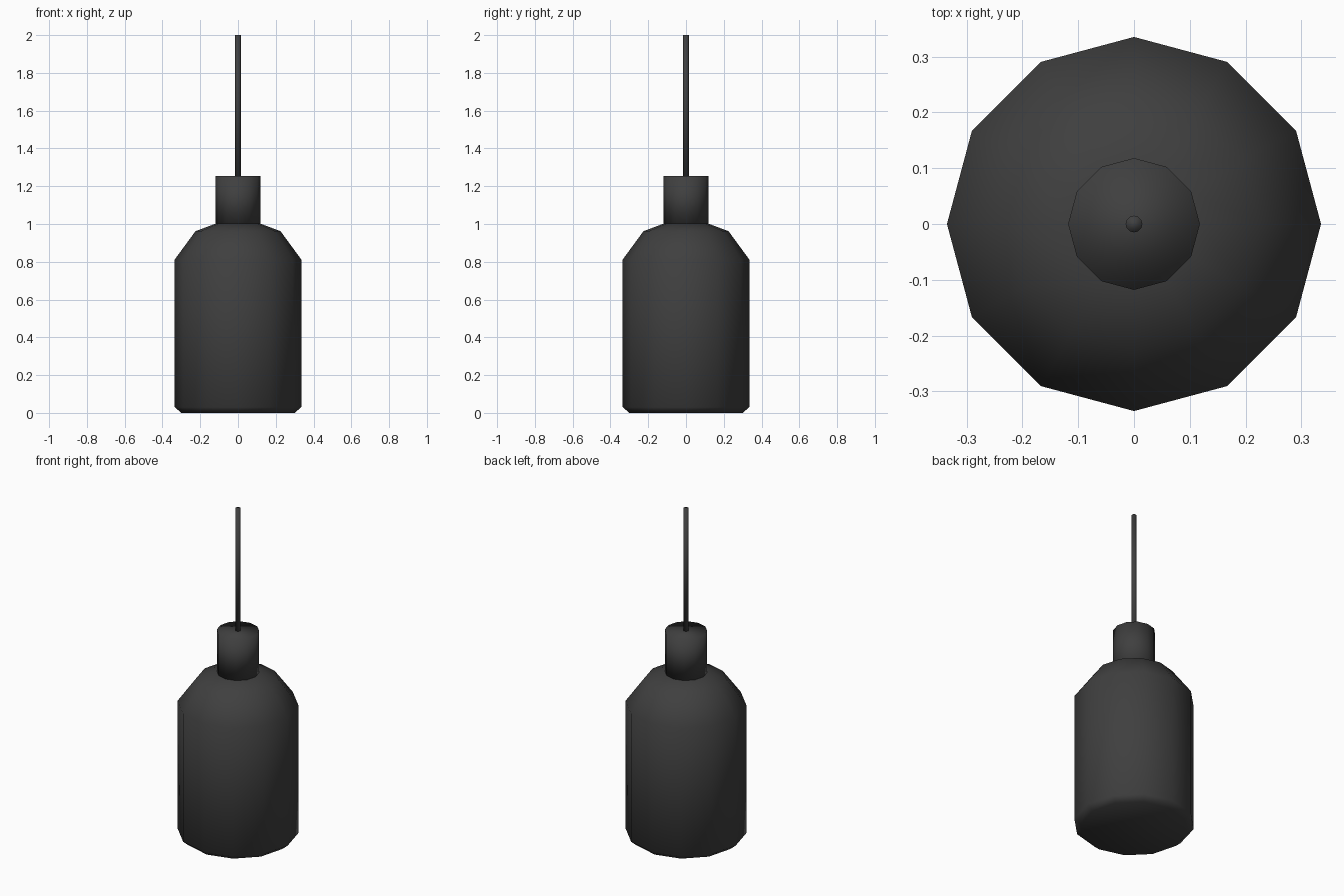
import bpy, bmesh, math

if "Cube" in bpy.data.objects:
    bpy.data.objects.remove(bpy.data.objects["Cube"])

SIDES = 12
dark = bpy.data.materials.new("dark_metal")
dark.diffuse_color = (0.05, 0.05, 0.05, 1)
dark.use_nodes = True
dark.node_tree.nodes["Principled BSDF"].inputs["Base Color"].default_value = dark.diffuse_color


def lathe(name, profile, sides=SIDES, smooth_angle=None):
    """Revolve (radius, z) points around z and cap both ends."""
    bm = bmesh.new()
    rings = [[bm.verts.new((r * math.cos(2 * math.pi * i / sides),
                            r * math.sin(2 * math.pi * i / sides), z))
              for i in range(sides)] for r, z in profile]
    for a, b in zip(rings, rings[1:]):
        for i in range(sides):
            j = (i + 1) % sides
            bm.faces.new((a[i], a[j], b[j], b[i]))
    bm.faces.new(rings[0][::-1])
    bm.faces.new(rings[-1])
    for f in bm.faces:
        f.smooth = True
    # keep only steep edges sharp
    for e in bm.edges:
        if smooth_angle and e.calc_face_angle(0) > smooth_angle:
            e.smooth = False
    me = bpy.data.meshes.new(name)
    bm.to_mesh(me)
    bm.free()
    me.materials.append(dark)
    ob = bpy.data.objects.new(name, me)
    bpy.context.collection.objects.link(ob)
    return ob


# Bottle-shaped shade, softly shaded all over
lathe("shade", [(0.30, 0.0), (0.335, 0.03), (0.335, 0.812),
                (0.225, 0.962), (0.118, 1.002)])

# Socket collar with crisp rims
lathe("socket_collar", [(0.118, 1.0), (0.118, 1.255)],
      smooth_angle=math.radians(40))

# Hanging cable
lathe("cable", [(0.015, 1.25), (0.015, 2.0)],
      smooth_angle=math.radians(40))
